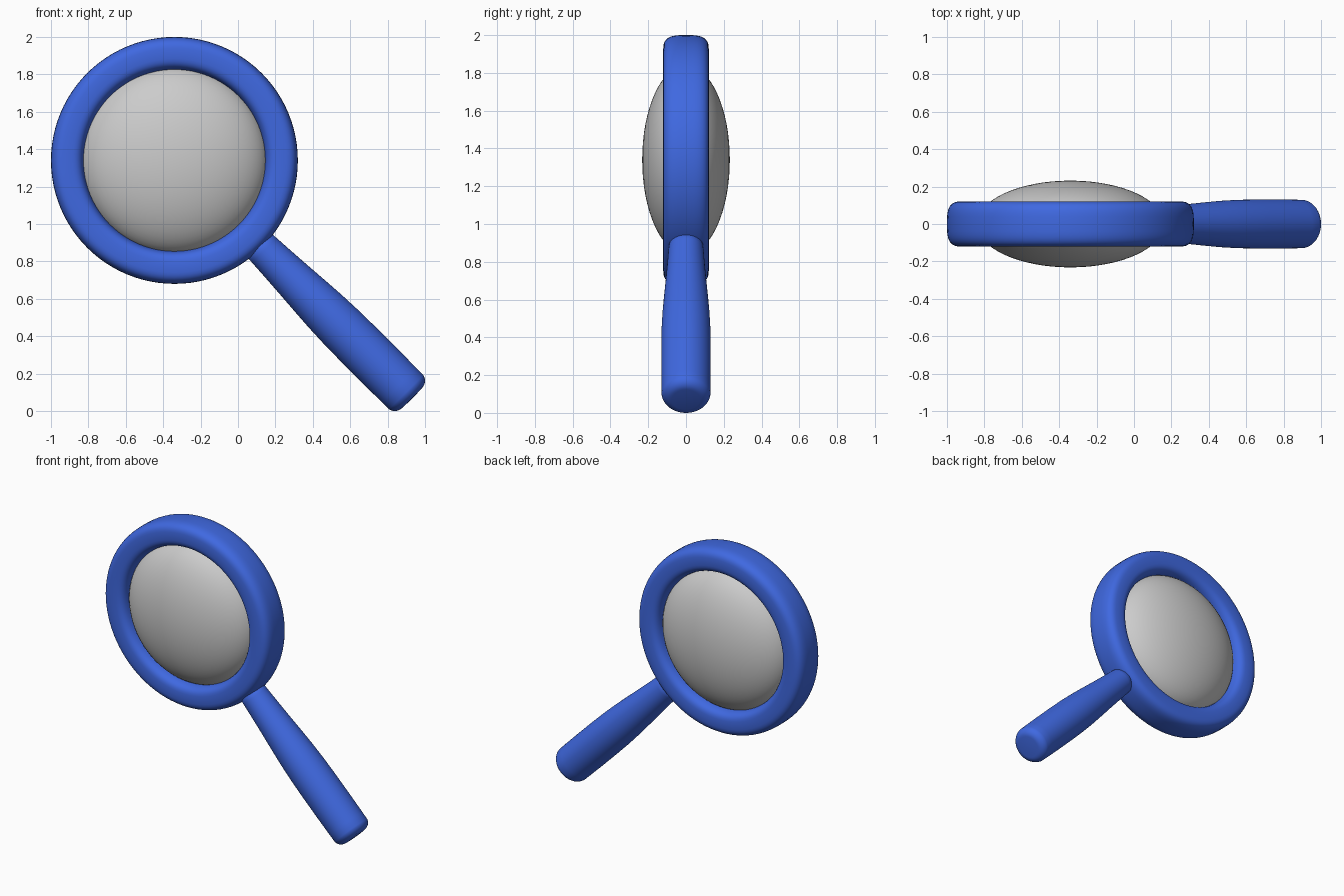
import bpy, bmesh, math
from mathutils import Matrix

if "Cube" in bpy.data.objects:
    bpy.data.objects.remove(bpy.data.objects["Cube"])

CENTRE = Matrix.Translation((-0.34, 0, 1.34))

blue = bpy.data.materials.new("blue_plastic")
blue.diffuse_color = (0.05, 0.14, 0.75, 1)
blue.use_nodes = True
blue.node_tree.nodes["Principled BSDF"].inputs["Base Color"].default_value = blue.diffuse_color


def lathe(name, profile, matrix, mat=None, closed=False, steps=96):
    """Revolve (radius, height) points about local z."""
    bm = bmesh.new()
    rings = []
    for i in range(steps):
        a = 2 * math.pi * i / steps
        rings.append([bm.verts.new((r * math.cos(a), r * math.sin(a), h)) for r, h in profile])
    n = len(profile)
    for i in range(steps):
        p, q = rings[i], rings[(i + 1) % steps]
        for j in range(n if closed else n - 1):
            k = (j + 1) % n
            bm.faces.new((p[j], q[j], q[k], p[k]))
    bmesh.ops.remove_doubles(bm, verts=bm.verts, dist=1e-5)
    bmesh.ops.recalc_face_normals(bm, faces=bm.faces)
    for f in bm.faces:
        f.smooth = True
    me = bpy.data.meshes.new(name)
    bm.to_mesh(me)
    bm.free()
    ob = bpy.data.objects.new(name, me)
    bpy.context.collection.objects.link(ob)
    ob.matrix_world = matrix
    if mat:
        me.materials.append(mat)
    return ob


face_front = CENTRE @ Matrix.Rotation(math.pi / 2, 4, 'X')

# Rim: soft rounded-rectangle section
def soft(v, e=0.62):
    return math.copysign(abs(v) ** e, v)

section = []
for i in range(40):
    a = 2 * math.pi * i / 40
    section.append((0.572 + 0.088 * soft(math.cos(a)), 0.121 * soft(math.sin(a))))
lathe("rim", section, face_front, blue, closed=True)

# Lens: flattened ellipsoid
lens = [(0.5 * math.sin(math.pi * i / 32), 0.232 * math.cos(math.pi * i / 32)) for i in range(33)]
lathe("lens", lens, face_front)

# Handle: tapered round grip running diagonally down to the right
grip = [(0, 0.6), (0.088, 0.6), (0.093, 0.68), (0.099, 0.78), (0.107, 0.90), (0.116, 1.02),
        (0.124, 1.14), (0.129, 1.26), (0.131, 1.40), (0.131, 1.56), (0.130, 1.70)]
for i in range(1, 9):
    a = math.pi / 2 * i / 8
    grip.append((0.075 + 0.055 * math.cos(a), 1.742 + 0.055 * math.sin(a)))
grip.append((0, 1.80))
lathe("handle", grip, CENTRE @ Matrix.Rotation(math.radians(135), 4, 'Y'), blue, steps=64)
